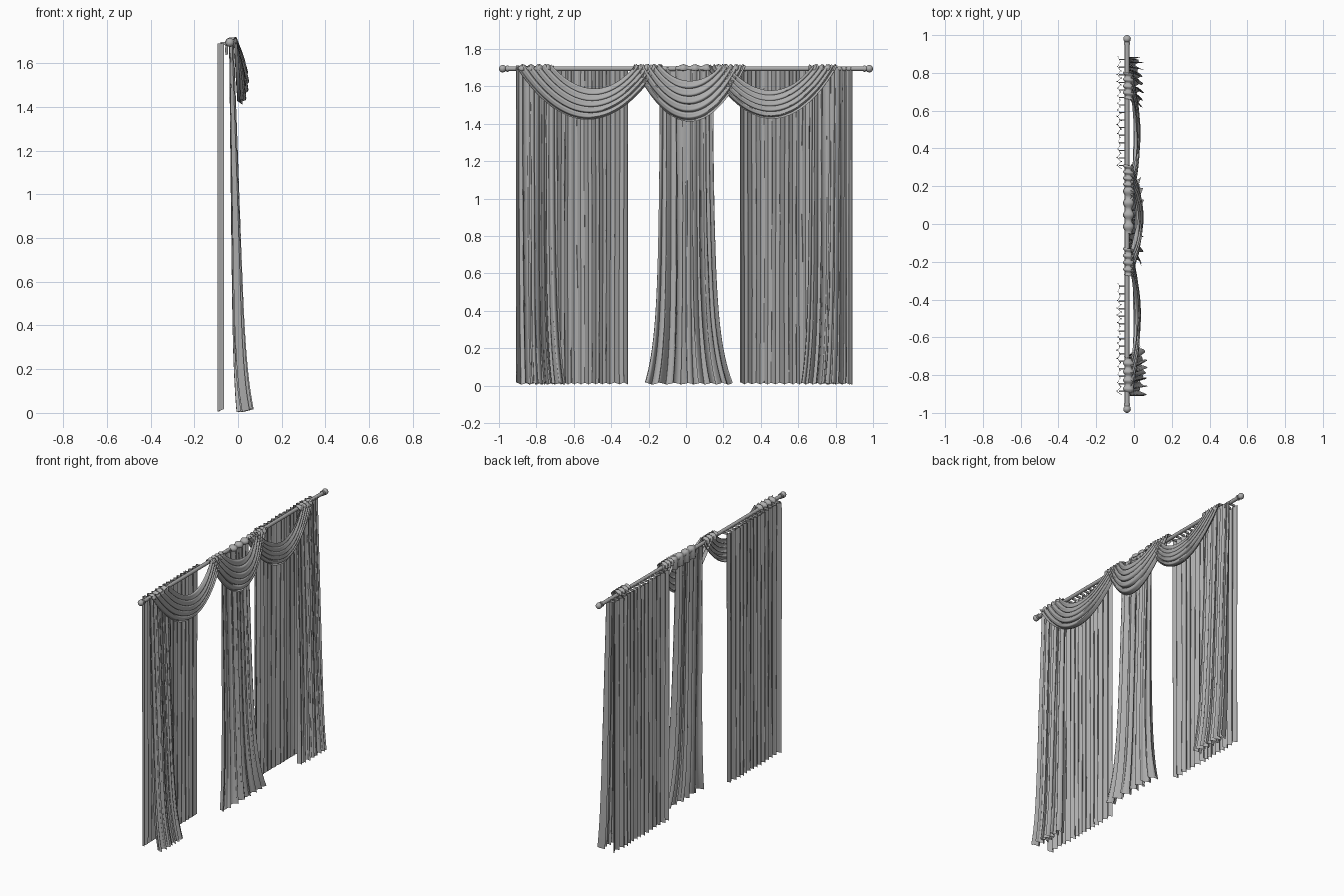
import bpy, bmesh, math, random
from math import sin, cos, pi
from mathutils import Matrix

random.seed(4)
if "Cube" in bpy.data.objects:
    bpy.data.objects.remove(bpy.data.objects["Cube"])

ROD_X, ROD_Z = -0.037, 1.695


def material(name, value):
    m = bpy.data.materials.new(name)
    m.use_nodes = True
    col = (value, value, value, 1)
    m.diffuse_color = col
    m.node_tree.nodes["Principled BSDF"].inputs["Base Color"].default_value = col
    return m


GREY = material("soft grey", 0.42)


def finish(name, bm):
    me = bpy.data.meshes.new(name)
    bm.to_mesh(me)
    bm.free()
    me.materials.append(GREY)
    ob = bpy.data.objects.new(name, me)
    bpy.context.collection.objects.link(ob)
    bpy.ops.object.select_all(action="DESELECT")
    ob.select_set(True)
    bpy.context.view_layer.objects.active = ob
    bpy.ops.object.shade_smooth_by_angle(angle=math.radians(50))
    return ob


def sheet(name, func, nu, nv):
    """Cloth surface from a function of u and v, both 0 to 1."""
    bm = bmesh.new()
    rows = [[bm.verts.new(func(i / nu, j / nv)) for i in range(nu + 1)]
            for j in range(nv + 1)]
    for a, b in zip(rows, rows[1:]):
        for i in range(nu):
            bm.faces.new((a[i], a[i + 1], b[i + 1], b[i]))
    return finish(name, bm)


def lerp(a, b, t):
    return a + (b - a) * t


# Curtain rod with a collar and ball at each end
bm = bmesh.new()
along_y = Matrix.Translation((ROD_X, 0, ROD_Z)) @ Matrix.Rotation(pi / 2, 4, "X")
bmesh.ops.create_cone(bm, cap_ends=True, segments=20, radius1=0.012,
                      radius2=0.012, depth=1.94, matrix=along_y)
for side in (-1, 1):
    bmesh.ops.create_uvsphere(bm, u_segments=20, v_segments=12, radius=0.02,
                              matrix=Matrix.Translation((ROD_X, side * 0.98, ROD_Z)))
    bmesh.ops.create_cone(bm, cap_ends=True, segments=20, radius1=0.017,
                          radius2=0.017, depth=0.012,
                          matrix=Matrix.Translation((0, side * 0.955, 0)) @ along_y)
finish("curtain_rod", bm)


# Straight pleated back curtains, with tabs that reach the rod
def back_curtain(name, y0, y1, folds):
    p = random.uniform(0, 6)

    def fold(u, v):
        a = 2 * pi * folds * u + 1.1 * sin(9 * u + p) + 0.5 * sin(23 * u + p)
        a += 0.25 * sin(5 * v + 11 * u)
        size = 0.011 + 0.004 * sin(17 * u + p)
        y = lerp(y0, y1, u) + 0.007 * sin(2 * a) * sin(pi * u) ** 0.3
        return (-0.079 + size * sin(a), y, lerp(1.69, 0.012 + 0.006 * sin(a), v))

    sheet(name, fold, folds * 16, 24)
    bm = bmesh.new()
    for k in range(folds):
        y = lerp(y0, y1, (k + 0.5) / folds)
        bmesh.ops.create_cube(bm, size=1, matrix=Matrix.Translation((-0.06, y, 1.69))
                              @ Matrix.Diagonal((0.04, 0.006, 0.014, 1)))
    finish(name + "_tabs", bm)


back_curtain("right_back_curtain", -0.905, -0.31, 15)
back_curtain("left_back_curtain", 0.29, 0.89, 15)


# Long front drapes, leaning out and flaring at the floor
def drape(name, top, bottom, folds, reach, flare):
    p = random.uniform(0, 6)

    def fold(u, v):
        kick = v ** 9
        a = 2 * pi * folds * u + 1.3 * sin(7 * u + p) + 0.5 * sin(3 * v + 8 * u)
        wave = 0.72 * sin(a) + 0.28 * sin(2.3 * a + p)
        spread = 0.35 * v * v + 0.65 * v ** 8
        y = lerp(lerp(*top, u), lerp(*bottom, u), spread)
        y += 0.010 * sin(2 * a + 0.6) * sin(pi * u) ** 0.5
        depth = 0.011 + 0.019 * v
        x = -0.030 + reach * v + depth * wave + flare * kick
        return (x, y, lerp(1.70, 0.005 + 0.006 * kick * (1 + sin(a)), v))

    sheet(name, fold, folds * 20, 48)


drape("right_drape", (-0.91, -0.69), (-0.91, -0.645), 7, 0.042, 0.03)
drape("middle_drape", (-0.14, 0.145), (-0.22, 0.25), 7, 0.038, 0.015)
drape("left_drape", (0.66, 0.885), (0.615, 0.885), 7, 0.038, 0.015)


# Draped swags: nested sagging folds between two gathered ends
def swag(name, upper, lower, sag, folds, out):
    p = random.uniform(0, 6)

    def fold(u, v):
        hang = 4 * u * (1 - u)
        a = 2 * pi * folds * v + 1.2 * sin(2.5 * u + p)
        ripple = sin(a) + 0.35 * sin(2 * a + 4 * u)
        amp = 0.006 + 0.006 * hang
        y = lerp(lerp(upper[0], lower[0], v), lerp(upper[1], lower[1], v), u)
        z = 1.712 - lerp(sag[0], sag[1], v) * hang ** 0.95
        z += 0.008 * cos(a) * (1 - v ** 4)
        x = -0.012 + out * hang * (0.6 + 0.4 * sin(pi * v)) + amp * ripple
        return (x, y, z)

    sheet(name, fold, 48, folds * 14)


swag("right_swag", (-0.72, -0.27), (-0.91, -0.14), (0.13, 0.29), 5, 0.038)
swag("left_swag", (0.22, 0.68), (0.11, 0.81), (0.14, 0.285), 5, 0.036)
swag("middle_swag", (-0.14, 0.19), (-0.28, 0.32), (0.09, 0.30), 5, 0.052)


# Gathers where the swag cloth passes over the rod
def gather(name, y0, y1, drop):
    p = random.uniform(0, 6)

    def fold(u, v):
        a = 2 * pi * 4 * u + p
        r = 0.019 + 0.005 * sin(a + 2 * v)
        t = lerp(-0.15 * pi, 1.1 * pi, v)
        fall = drop * max(0, v - 0.75) * 4
        return (ROD_X + 0.008 + 1.25 * r * cos(t), lerp(y0, y1, u) + 0.02 * (v - 0.5),
                ROD_Z + r * sin(t) - fall)

    sheet(name, fold, 40, 18)


gather("right_end_gather", -0.89, -0.71, 0.0)
gather("right_middle_gather", -0.275, -0.13, 0.01)
gather("back_loop", -0.05, 0.20, 0.05)
gather("left_middle_gather", 0.18, 0.31, 0.01)
gather("left_end_gather", 0.66, 0.80, 0.0)
